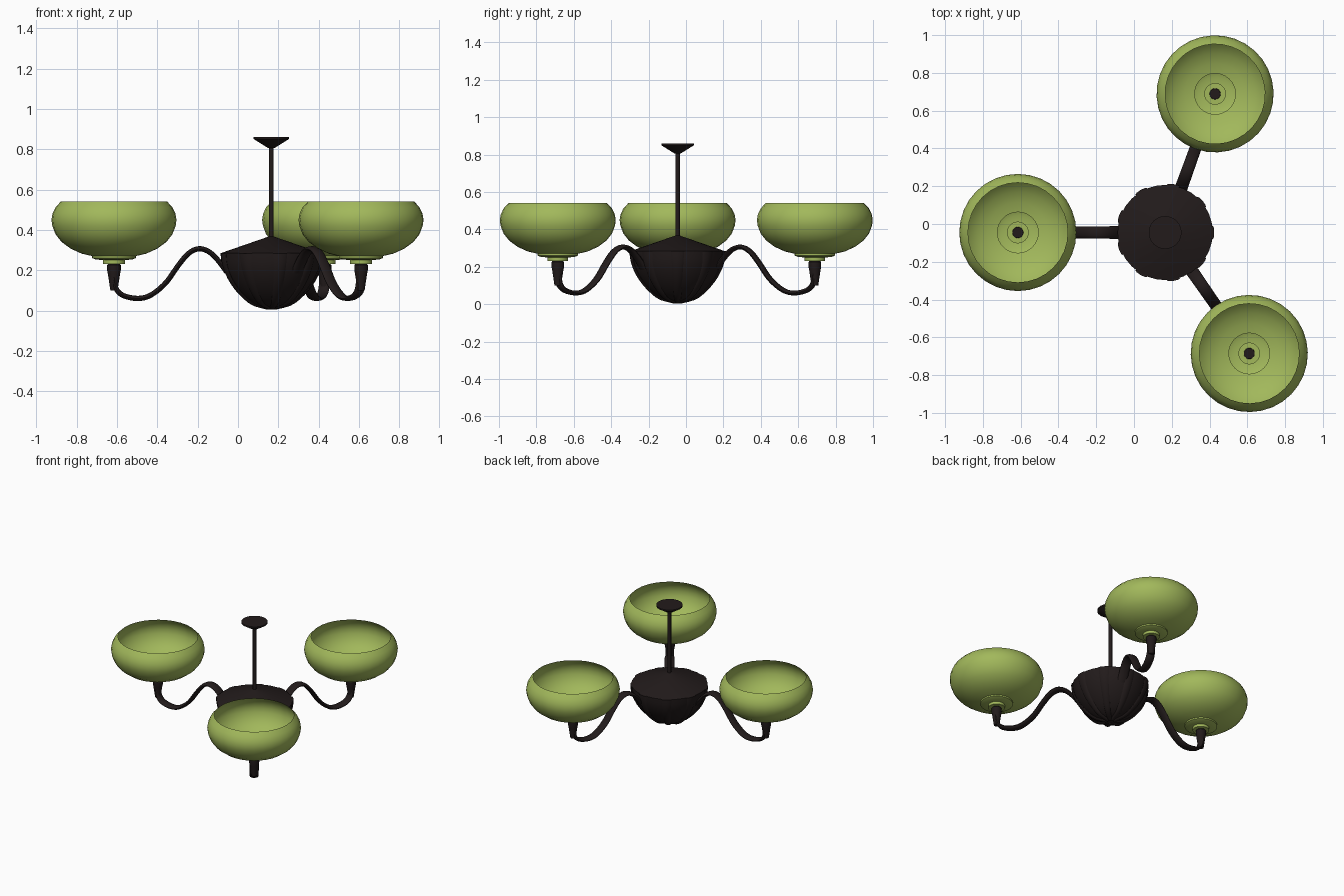
import bpy, bmesh, math
from mathutils import Vector, Matrix

if "Cube" in bpy.data.objects:
    bpy.data.objects.remove(bpy.data.objects["Cube"])

HUB = Vector((0.165, -0.045, 0))
REACH = 0.78
ARM_ANGLES = (180, 70.2, -55.2)


def material(name, rgb):
    m = bpy.data.materials.new(name)
    m.diffuse_color = (*rgb, 1)
    m.use_nodes = True
    m.node_tree.nodes["Principled BSDF"].inputs["Base Color"].default_value = m.diffuse_color
    return m


GREEN = material("green_glass", (0.36, 0.48, 0.105))
DARK = material("dark_metal", (0.016, 0.011, 0.011))


def finish(name, bm, mat, matrix, angle=35):
    bmesh.ops.recalc_face_normals(bm, faces=bm.faces[:])
    me = bpy.data.meshes.new(name)
    bm.to_mesh(me)
    bm.free()
    me.materials.append(mat)
    ob = bpy.data.objects.new(name, me)
    bpy.context.collection.objects.link(ob)
    ob.matrix_world = matrix
    bpy.ops.object.select_all(action='DESELECT')
    ob.select_set(True)
    bpy.context.view_layer.objects.active = ob
    bpy.ops.object.shade_smooth_by_angle(angle=math.radians(angle))
    return ob


def loft(bm, rings, cap_start=True, cap_end=True):
    """Bridge a list of equal-length point rings."""
    vs = [[bm.verts.new(p) for p in r] for r in rings]
    n = len(vs[0])
    for a, b in zip(vs, vs[1:]):
        for i in range(n):
            j = (i + 1) % n
            bm.faces.new((a[i], a[j], b[j], b[i]))
    if cap_start:
        bm.faces.new(vs[0])
    if cap_end:
        bm.faces.new(vs[-1])


def lathe(name, profile, n, mat, matrix, cap_end=True):
    bm = bmesh.new()
    loft(bm, [[(r * math.cos(2 * math.pi * i / n), r * math.sin(2 * math.pi * i / n), z)
               for i in range(n)] for r, z in profile], True, cap_end)
    return finish(name, bm, mat, matrix)


def spline(pts, steps=6):
    """Catmull-Rom curve through 2D points."""
    p = [Vector(q) for q in pts]
    p = [2 * p[0] - p[1]] + p + [2 * p[-1] - p[-2]]
    out = []
    for a, b, c, d in zip(p, p[1:], p[2:], p[3:]):
        for k in range(steps):
            t = k / steps
            out.append(0.5 * (2 * b + (c - a) * t + (2 * a - 5 * b + 4 * c - d) * t * t
                              + (3 * b - a - 3 * c + d) * t ** 3))
    return out + [p[-2]]


def strip(name, path, half_width, half_thick, mat, matrix, n=12):
    """Sweep a flattened oval along a path in the local xz plane."""
    bm = bmesh.new()
    rings = []
    for i, c in enumerate(path):
        t = (path[min(i + 1, len(path) - 1)] - path[max(i - 1, 0)]).normalized()
        w = half_width(i / (len(path) - 1))
        ring = []
        for k in range(n):
            a = 2 * math.pi * k / n
            h = half_thick * math.sin(a)
            ring.append((c.x - t.y * h, w * math.cos(a), c.y + t.x * h))
        rings.append(ring)
    loft(bm, rings)
    return finish(name, bm, mat, matrix, 50)


hub_m = Matrix.Translation(HUB)

# hub bowl with conical lid
bowl = [(0.03, 0.012), (0.09, 0.03), (0.135, 0.06), (0.18, 0.105), (0.215, 0.155),
        (0.238, 0.205), (0.248, 0.245), (0.252, 0.284)]
lathe("hub_bowl", bowl + [(0.012, 0.367)], 32, DARK, hub_m)

# raised ribs on the bowl
rib_path = spline([(0.02, 0.012)] + bowl[1:], 2)
for k in range(9):
    strip("bowl_rib_%d" % (k + 1), rib_path, lambda t: 0.014 + 0.022 * t, 0.008, DARK,
          hub_m @ Matrix.Rotation(math.radians(40 * k), 4, 'Z'), 8)

# hanging rod and ceiling plate
lathe("hanging_rod", [(0.012, 0.35), (0.012, 0.82)], 12, DARK, hub_m)
lathe("ceiling_plate", [(0.015, 0.805), (0.087, 0.85), (0.087, 0.86)], 24, DARK, hub_m)

# arms, cups and shades
arm_path = spline([(0.22, 0.19), (0.265, 0.25), (0.31, 0.292), (0.36, 0.306), (0.41, 0.283),
                   (0.46, 0.225), (0.525, 0.135), (0.60, 0.075), (0.665, 0.06),
                   (0.735, 0.075), (0.77, 0.11), (0.78, 0.17)])
shade = [(0.055, 0.231), (0.055, 0.25), (0.09, 0.253), (0.108, 0.26), (0.108, 0.27), (0.16, 0.282),
         (0.215, 0.307), (0.26, 0.34), (0.29, 0.378), (0.306, 0.42), (0.31, 0.45),
         (0.305, 0.48), (0.29, 0.512), (0.264, 0.54)]
for k, deg in enumerate(ARM_ANGLES, 1):
    m = hub_m @ Matrix.Rotation(math.radians(deg), 4, 'Z')
    tip = m @ Matrix.Translation((REACH, 0, 0))
    strip("arm_%d" % k, arm_path, lambda t: 0.034 - 0.006 * t, 0.013, DARK, m)
    lathe("arm_cup_%d" % k, [(0.018, 0.10), (0.024, 0.14), (0.030, 0.18), (0.034, 0.20),
                             (0.034, 0.225), (0.028, 0.233)], 16, DARK, tip)
    lathe("shade_%d" % k, shade, 32, GREEN, tip, cap_end=False)
